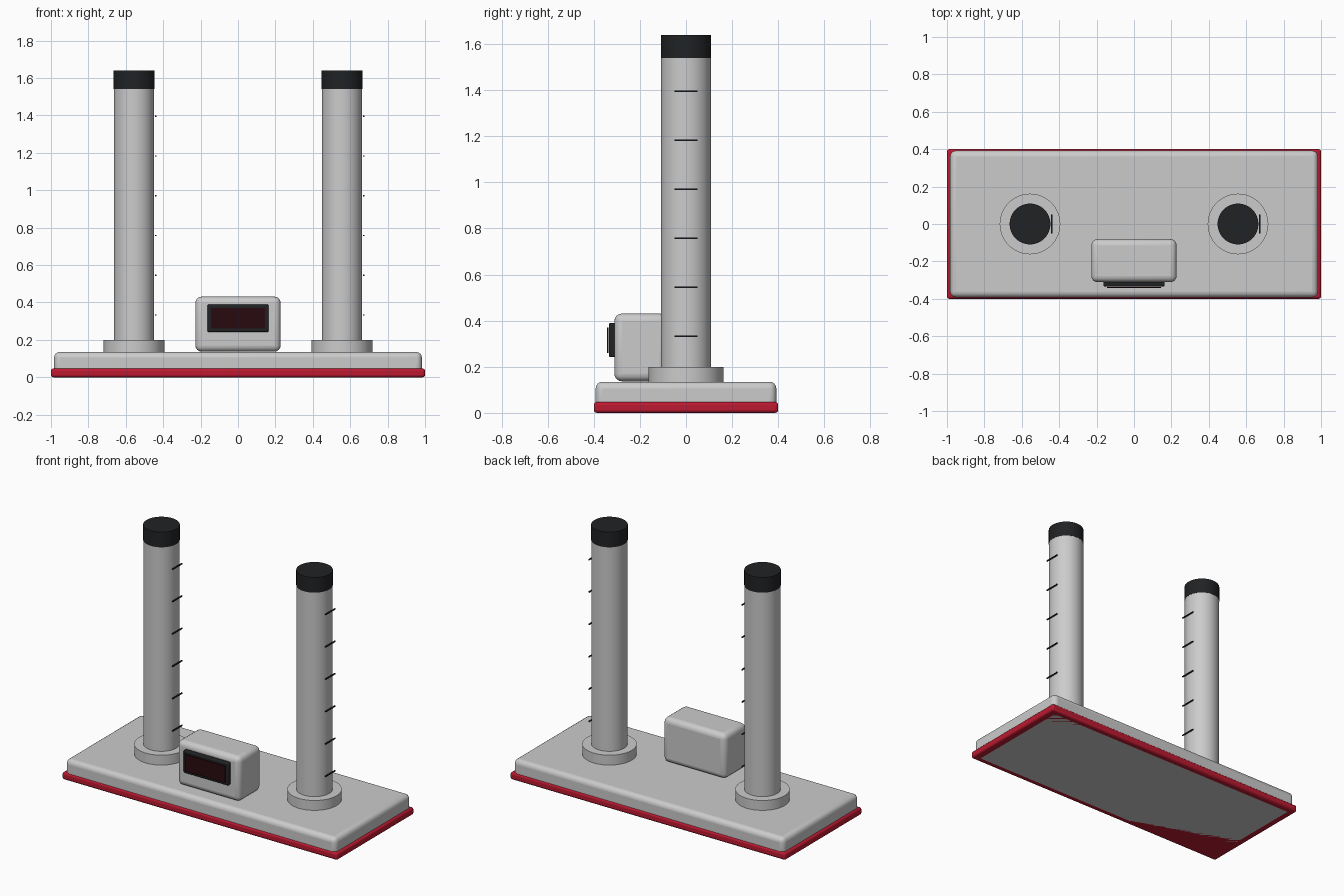
import bpy

if "Cube" in bpy.data.objects:
    bpy.data.objects.remove(bpy.data.objects["Cube"])


def material(name, rgb):
    m = bpy.data.materials.new(name)
    m.diffuse_color = (*rgb, 1)
    m.use_nodes = True
    m.node_tree.nodes["Principled BSDF"].inputs["Base Color"].default_value = m.diffuse_color
    return m


RED = material("red_trim", (0.5, 0.01, 0.03))
BLACK = material("black_plastic", (0.015, 0.016, 0.018))
SCREEN = material("dark_red_glass", (0.02, 0.003, 0.005))


def finish(ob, name, mat, bevel=0, segments=3):
    ob.name = ob.data.name = name
    if mat:
        ob.data.materials.append(mat)
    if bevel:
        b = ob.modifiers.new("Bevel", 'BEVEL')
        b.width, b.segments = bevel, segments
    bpy.ops.object.shade_smooth_by_angle()
    return ob


def box(name, lo, hi, mat=None, bevel=0, segments=3):
    bpy.ops.mesh.primitive_cube_add(size=1, location=[(a + b) / 2 for a, b in zip(lo, hi)])
    ob = bpy.context.object
    ob.scale = [b - a for a, b in zip(lo, hi)]
    bpy.ops.object.transform_apply(location=False, rotation=False, scale=True)
    return finish(ob, name, mat, bevel, segments)


def cylinder(name, x, r, z0, z1, mat=None, bevel=0):
    bpy.ops.mesh.primitive_cylinder_add(vertices=64, radius=r, depth=z1 - z0,
                                        location=(x, 0, (z0 + z1) / 2))
    return finish(bpy.context.object, name, mat, bevel, 2)


# Base plate with red rim
box("base_plate", (-0.983, -0.392, 0), (0.983, 0.392, 0.135), bevel=0.03, segments=4)
box("base_rim", (-1, -0.4, 0), (1, 0.4, 0.047), RED, bevel=0.013)

# Two graduated columns
for side, cx in (("left", -0.556), ("right", 0.556)):
    cylinder(f"{side}_collar", cx, 0.162, 0.13, 0.2)
    cylinder(f"{side}_column", cx, 0.108, 0.13, 1.545)
    cylinder(f"{side}_cap", cx, 0.109, 1.54, 1.64, BLACK)
    # Level marks
    for i in range(6):
        z = 0.333 + i * 0.2125
        box(f"{side}_mark_{i + 1}", (cx + 0.112, -0.05, z - 0.0035),
            (cx + 0.119, 0.05, z + 0.0035), BLACK)

# Display unit
box("display_housing", (-0.228, -0.311, 0.137), (0.228, -0.081, 0.431), bevel=0.033, segments=4)
box("display_bezel", (-0.164, -0.335, 0.242), (0.164, -0.3, 0.39), BLACK, bevel=0.008)
box("display_screen", (-0.145, -0.343, 0.26), (0.145, -0.337, 0.371), SCREEN)
